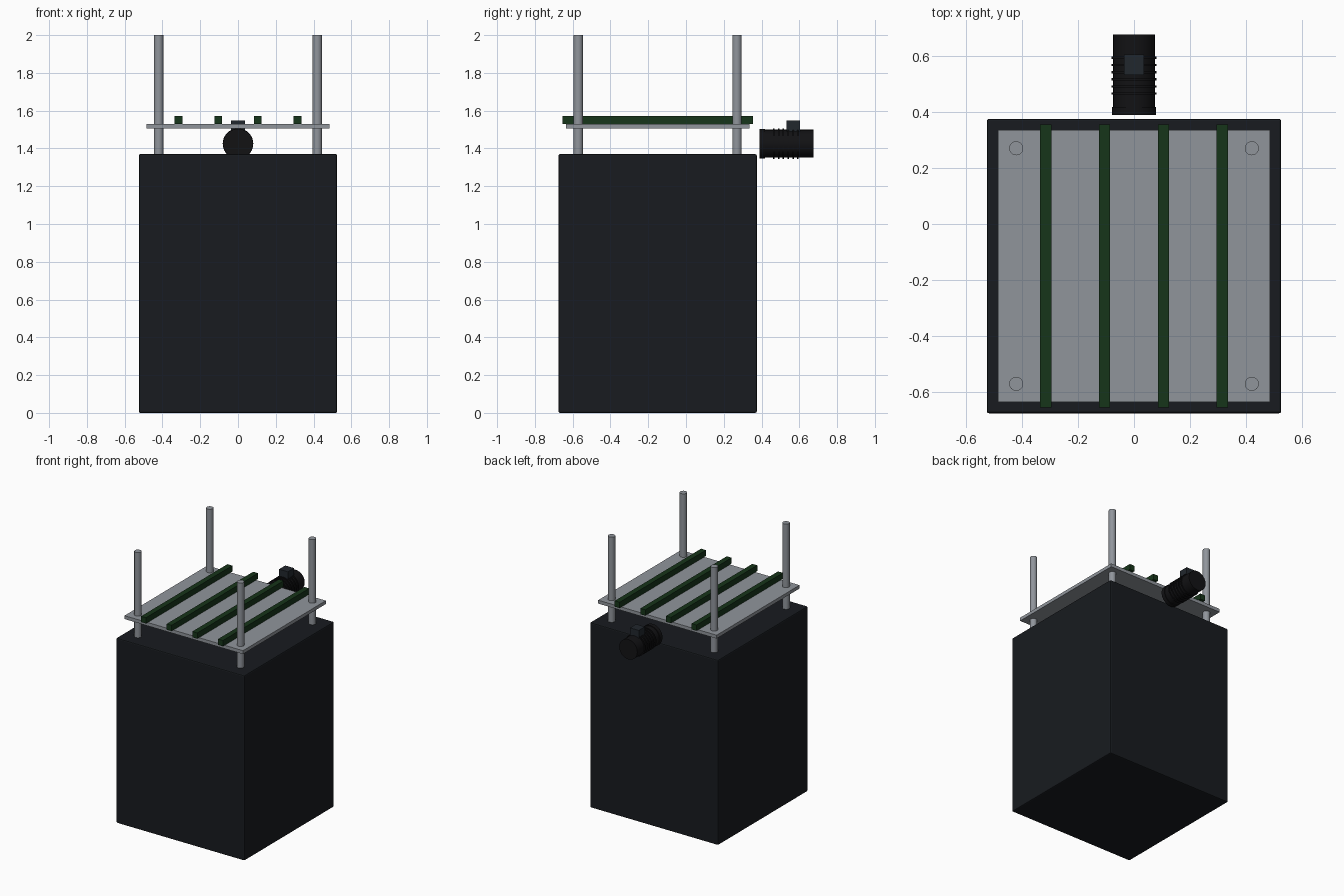
import bpy, math

if "Cube" in bpy.data.objects:
    bpy.data.objects.remove(bpy.data.objects["Cube"])

YC = -0.15  # centre of the cabinet in y


def material(name, rgb):
    m = bpy.data.materials.new(name)
    m.diffuse_color = (*rgb, 1)
    m.use_nodes = True
    m.node_tree.nodes["Principled BSDF"].inputs["Base Color"].default_value = m.diffuse_color
    return m


BLACK = material("dark_casing", (0.009, 0.011, 0.014))
MOTOR = material("motor_black", (0.006, 0.006, 0.007))
TERMINAL = material("terminal_grey", (0.015, 0.02, 0.026))
GREEN = material("dark_green", (0.008, 0.035, 0.01))
STEEL = material("steel", (0.28, 0.3, 0.33))


def box(name, lo, hi, mat, bevel=0):
    bpy.ops.mesh.primitive_cube_add(size=1, location=[(a + b) / 2 for a, b in zip(lo, hi)])
    o = bpy.context.object
    o.name = name
    o.scale = [b - a for a, b in zip(lo, hi)]
    bpy.ops.object.transform_apply(location=False, rotation=False, scale=True)
    o.data.materials.append(mat)
    if bevel:
        b = o.modifiers.new("edge", "BEVEL")
        b.width, b.segments = bevel, 2
    return o


def cylinder(name, radius, length, loc, mat, along_y=False):
    bpy.ops.mesh.primitive_cylinder_add(
        vertices=32, radius=radius, depth=length, location=loc,
        rotation=(math.pi / 2 if along_y else 0, 0, 0))
    o = bpy.context.object
    o.name = name
    o.data.materials.append(mat)
    bpy.ops.object.shade_smooth_by_angle(angle=math.radians(35))
    return o


# Cabinet
box("cabinet", (-0.525, YC - 0.525, 0), (0.525, YC + 0.525, 1.37), BLACK, 0.008)

# Platform and its rails
box("platform", (-0.485, YC - 0.485, 1.505), (0.485, YC + 0.485, 1.53), STEEL)
for x in (-0.315, -0.105, 0.105, 0.315):
    box("rail", (x - 0.02, YC - 0.505, 1.53), (x + 0.02, YC + 0.505, 1.573), GREEN)

# Guide posts
for sx in (-1, 1):
    for sy in (-1, 1):
        cylinder("guide_post", 0.025, 0.63, (sx * 0.42, YC + sy * 0.42, 1.685), STEEL)

# Motor: body, flange, cooling fins, terminal box
MZ = 1.425
cylinder("motor_body", 0.074, 0.285, (0, 0.5325, MZ), MOTOR, True)
cylinder("motor_flange", 0.079, 0.03, (0, 0.403, MZ), MOTOR, True)
for i in range(6):
    cylinder("motor_fin", 0.081, 0.008, (0, 0.465 + i * 0.0255, MZ), MOTOR, True)
box("terminal_box", (-0.036, 0.532, 1.48), (0.036, 0.604, 1.548), TERMINAL)
